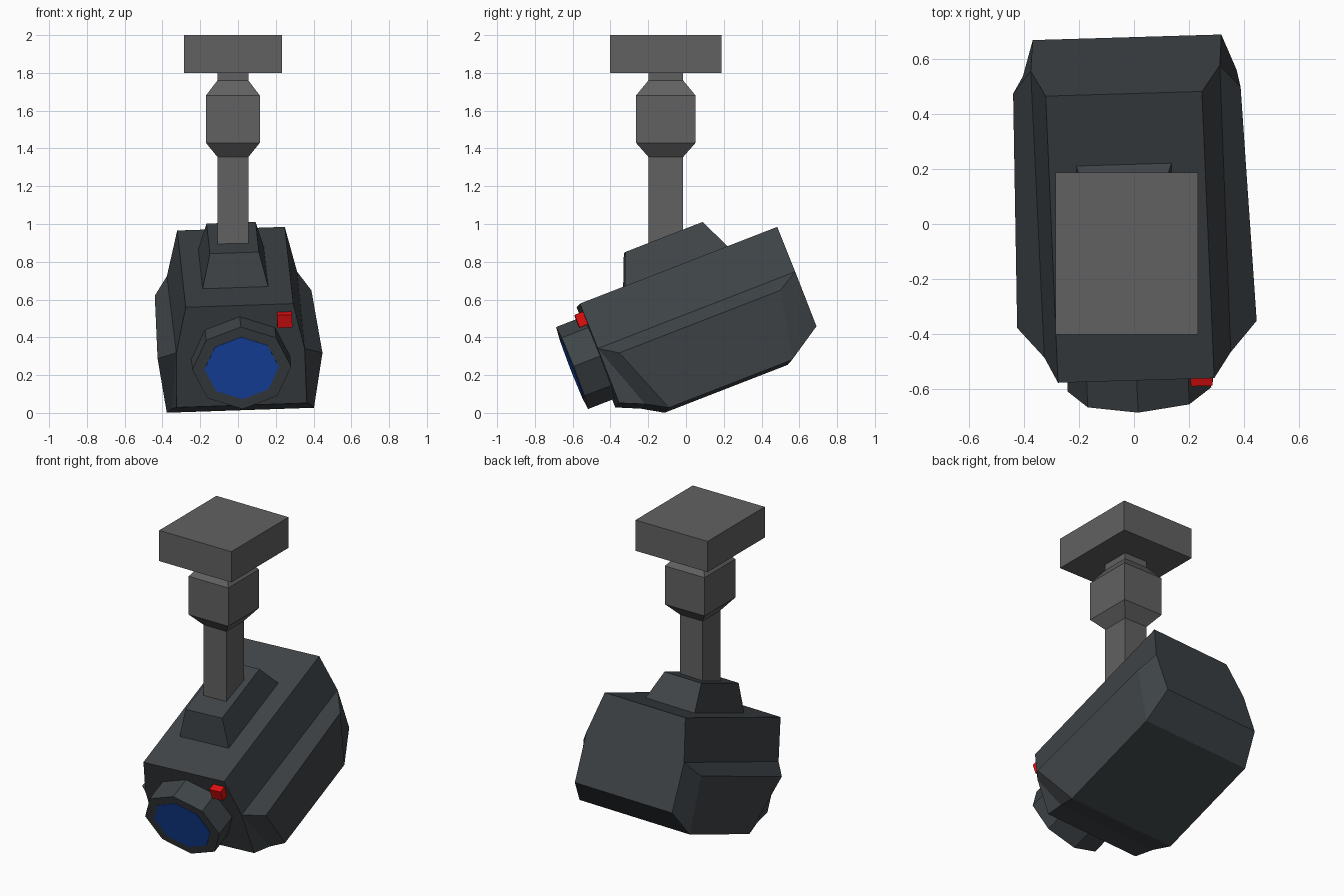
import bpy, bmesh
from math import sin, cos, pi
from mathutils import Vector, Matrix

if "Cube" in bpy.data.objects:
    bpy.data.objects.remove(bpy.data.objects["Cube"])


def material(name, rgb):
    m = bpy.data.materials.new(name)
    m.diffuse_color = (*rgb, 1)
    m.use_nodes = True
    m.node_tree.nodes["Principled BSDF"].inputs["Base Color"].default_value = m.diffuse_color
    return m


GREY = material("mount_grey", (0.12, 0.12, 0.12))
DARK = material("housing_dark", (0.05, 0.058, 0.064))
BLUE = material("lens_blue", (0.01, 0.07, 0.45))
RED = material("lamp_red", (0.75, 0.005, 0.005))

# Tilted frame of the camera head: pitched down with a slight turn and roll
Y = Vector((-0.04, 0.931, 0.362)).normalized()
X = Vector((1, 0.025, 0.032))
X = (X - Y * X.dot(Y)).normalized()
Z = X.cross(Y)
HEAD = Matrix.Translation((0.01, 0, 0)) @ Matrix((X, Y, Z)).transposed().to_4x4()


def make(name, verts, faces, mat, frame=Matrix()):
    bm = bmesh.new()
    vs = [bm.verts.new(frame @ Vector(v)) for v in verts]
    for f in faces:
        bm.faces.new([vs[i] for i in f])
    bmesh.ops.recalc_face_normals(bm, faces=bm.faces)
    me = bpy.data.meshes.new(name)
    bm.to_mesh(me)
    bm.free()
    me.materials.append(mat)
    ob = bpy.data.objects.new(name, me)
    bpy.context.collection.objects.link(ob)
    return ob


def loft(name, rings, mat, frame=Matrix()):
    """Join equal-sized rings of points into a capped solid."""
    n, last = len(rings[0]), len(rings) - 1
    faces = [(k * n + i, k * n + (i + 1) % n, (k + 1) * n + (i + 1) % n, (k + 1) * n + i)
             for k in range(last) for i in range(n)]
    faces += [range(n), range(last * n, last * n + n)]
    return make(name, [p for r in rings for p in r], faces, mat, frame)


def rect(x0, x1, y0, y1, z):
    return [(x0, y0, z), (x1, y0, z), (x1, y1, z), (x0, y1, z)]


def octagon(y, rx, rz, zc):
    return [(rx * cos(i * pi / 4), y, zc + rz * sin(i * pi / 4)) for i in range(8)]


# Ceiling plate, pole and collar
CX, CY = -0.027, -0.107


def post(name, sections):
    loft(name, [rect(CX - a, CX + a, CY - b, CY + b, z) for a, b, z in sections], GREY)


post("ceiling_plate", [(0.26, 0.295, 1.8), (0.26, 0.295, 2.0)])
post("pole", [(0.082, 0.092, 0.84), (0.082, 0.092, 1.355), (0.143, 0.158, 1.43),
              (0.143, 0.158, 1.68), (0.082, 0.092, 1.76), (0.082, 0.092, 1.8)])

# Housing: right-hand outline points, mirrored to the left
half = [(0.285, -0.325, 0.737), (0.34, -0.325, 0.48), (0.345, -0.325, 0.17),   # front
        (0.365, -0.20, 0.115), (0.39, -0.09, 0.05), (0.39, 0.61, 0.05),        # underside
        (0.344, 0.797, 0.17), (0.345, 0.797, 0.48), (0.285, 0.797, 0.737),     # back
        (0.437, -0.231, 0.415), (0.415, 0.685, 0.415)]                         # side panel top
verts = half + [(-x, y, z) for x, y, z in half]
side = [(0, 1, 7, 8), (1, 9, 10, 7), (9, 4, 5, 10), (1, 3, 4, 9), (1, 2, 3), (7, 10, 5, 6)]
faces = side + [tuple(i + 11 for i in f) for f in side]
strips = [(0, 1, 2), (2, 3), (3, 4), (4, 5), (5, 6), (6, 7, 8), (8, 0)]
faces += [s + tuple(i + 11 for i in reversed(s)) for s in strips]
make("housing", verts, faces, DARK, HEAD)

# Bracket on top of the housing
loft("top_bracket", [rect(-0.185, 0.163, -0.065, 0.521, 0.735),
                     rect(-0.14, 0.12, 0.005, 0.445, 0.908)], DARK, HEAD)

# Lens barrel and glass
loft("lens_barrel", [octagon(-0.30, 0.262, 0.233, 0.44),
                     octagon(-0.476, 0.262, 0.233, 0.44)], DARK, HEAD)
loft("lens_glass", [octagon(-0.46, 0.197, 0.176, 0.44),
                    octagon(-0.479, 0.197, 0.176, 0.44)], BLUE, HEAD)

# Signal lamp
loft("signal_lamp", [rect(0.197, 0.276, -0.372, -0.315, 0.62),
                     rect(0.197, 0.276, -0.372, -0.315, 0.692)], RED, HEAD)
